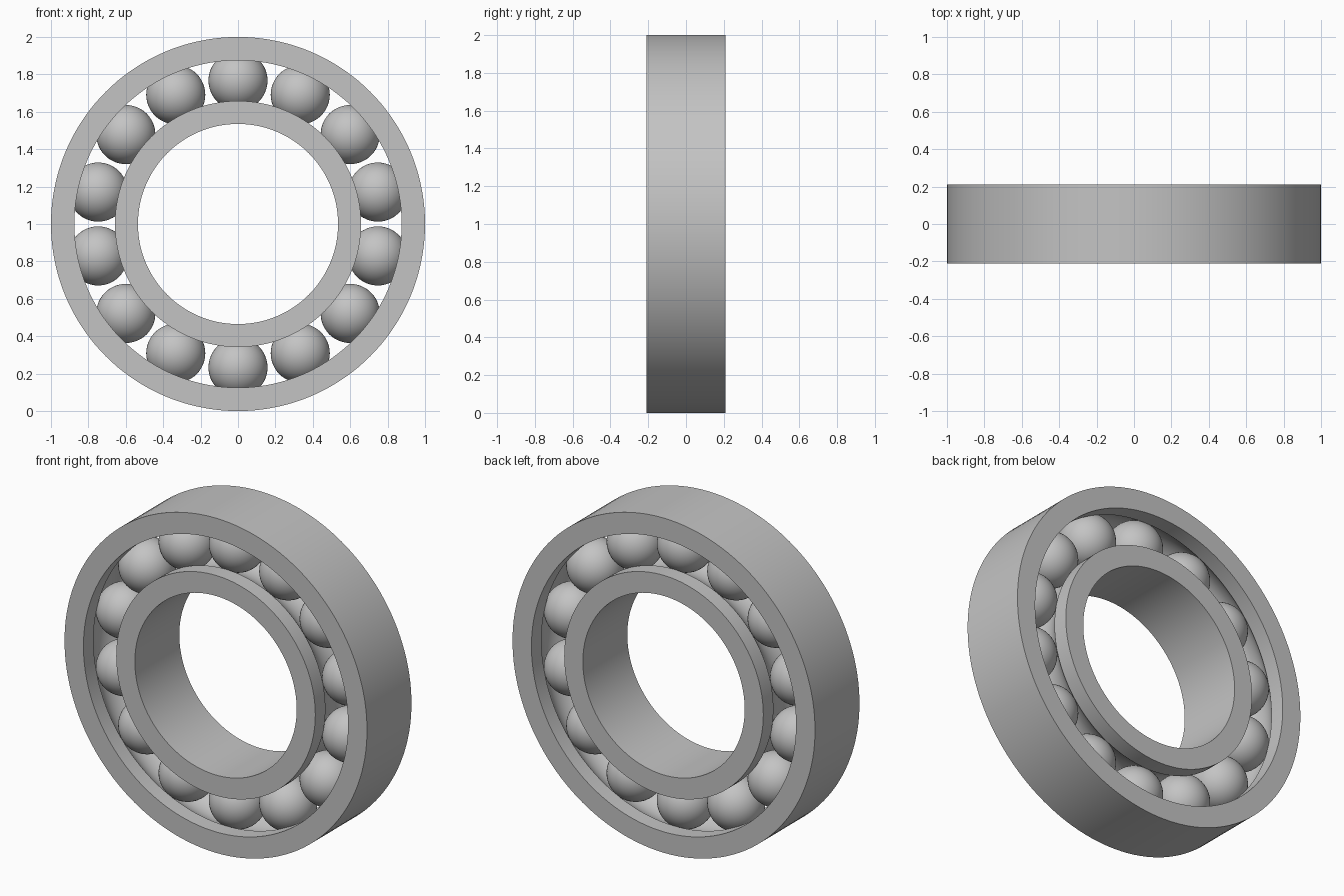
import bpy
import math
from mathutils import Matrix, Vector

cube = bpy.data.objects.get("Cube")
if cube:
    bpy.data.objects.remove(cube, do_unlink=True)

# Main dimensions
HALF_WIDTH = 0.21
PITCH = 0.767
BALL_R = 0.158
BALLS = 14
SEGMENTS = 144
CENTRE = Vector((0, 0, 1))

steel = bpy.data.materials.new("steel grey")
steel.use_nodes = True
colour = (0.55, 0.55, 0.55, 1)
steel.diffuse_color = colour
steel.node_tree.nodes["Principled BSDF"].inputs["Base Color"].default_value = colour


def finish(obj, name):
    obj.name = name
    obj.data.materials.append(steel)
    bpy.ops.object.select_all(action="DESELECT")
    obj.select_set(True)
    bpy.context.view_layer.objects.active = obj
    bpy.ops.object.shade_smooth_by_angle(angle=math.radians(25))


def ring(name, plain_radius, race_radius, steps=16):
    """Revolve a rectangular section with a ball groove on its race side."""
    side = 1 if race_radius > PITCH else -1
    reach = abs(race_radius - PITCH)
    limit = math.acos(reach / BALL_R)
    profile = [(plain_radius, -HALF_WIDTH), (race_radius, -HALF_WIDTH)]
    for i in range(steps + 1):
        a = -limit + 2 * limit * i / steps
        profile.append((PITCH + side * BALL_R * math.cos(a), BALL_R * math.sin(a)))
    profile += [(race_radius, HALF_WIDTH), (plain_radius, HALF_WIDTH)]
    n = len(profile)
    verts, faces = [], []
    for s in range(SEGMENTS):
        t = math.tau * s / SEGMENTS
        verts += [(r * math.cos(t), y, 1 + r * math.sin(t)) for r, y in profile]
        nxt = (s + 1) % SEGMENTS
        for i in range(n):
            j = (i + 1) % n
            quad = (s * n + i, s * n + j, nxt * n + j, nxt * n + i)
            faces.append(quad if side < 0 else quad[::-1])
    mesh = bpy.data.meshes.new(name)
    mesh.from_pydata(verts, [], faces)
    obj = bpy.data.objects.new(name, mesh)
    bpy.context.collection.objects.link(obj)
    finish(obj, name)


# Races
ring("outer_ring", 1.0, 0.875)
ring("inner_ring", 0.535, 0.658)

# Balls, evenly spaced from the top
for k in range(BALLS):
    spot = CENTRE + Matrix.Rotation(math.tau * k / BALLS, 3, "Y") @ Vector((0, 0, PITCH))
    bpy.ops.mesh.primitive_uv_sphere_add(segments=48, ring_count=24, radius=BALL_R, location=spot)
    finish(bpy.context.object, f"ball_{k + 1}")
